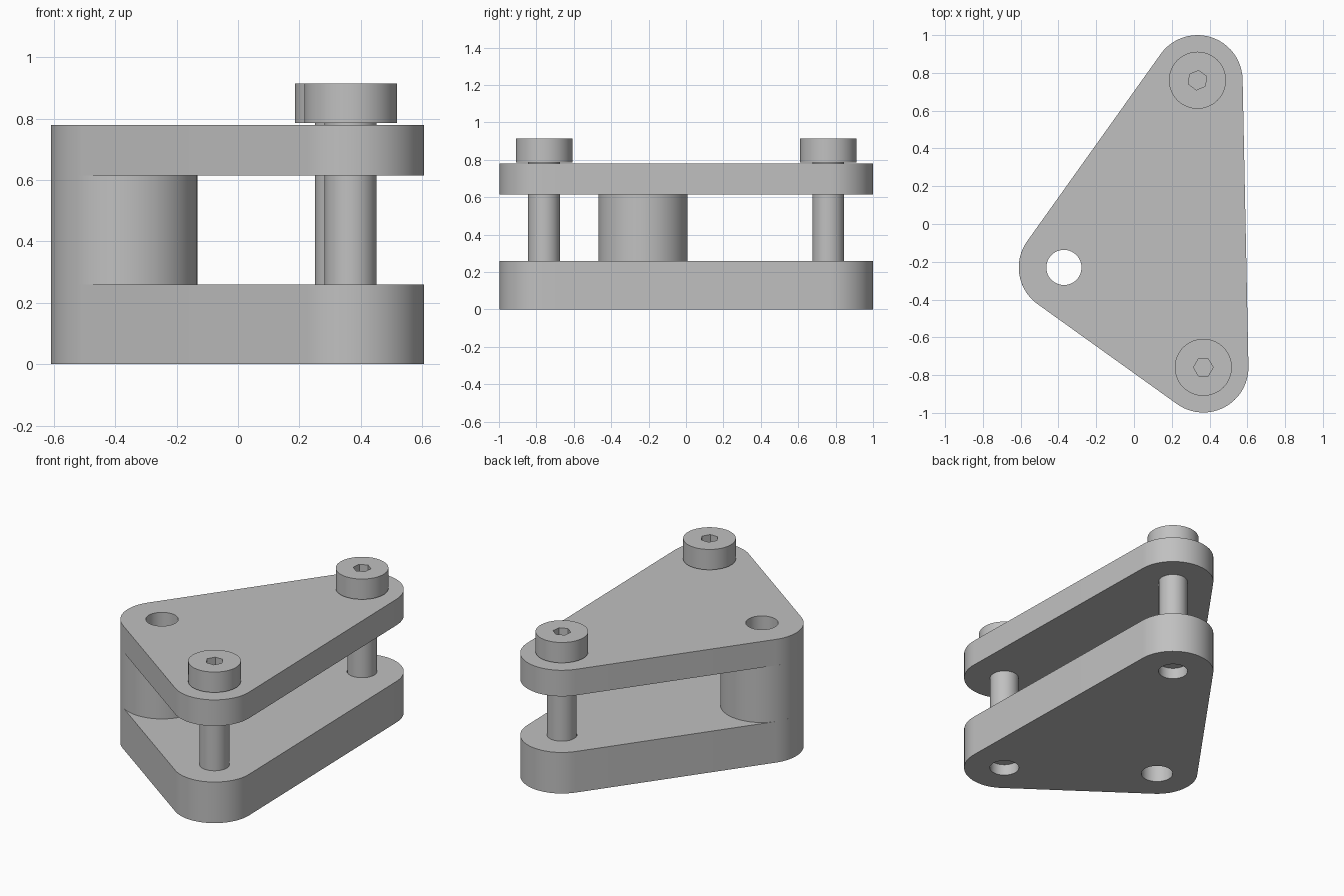
import bpy
import bmesh
import math
from mathutils import Vector

old = bpy.data.objects.get("Cube")
if old:
    bpy.data.objects.remove(old, do_unlink=True)

steel = bpy.data.materials.new("plain_grey")
steel.use_nodes = True
GREY = (0.53, 0.53, 0.53, 1)
steel.diffuse_color = GREY
steel.node_tree.nodes["Principled BSDF"].inputs["Base Color"].default_value = GREY

# Corner centres, counter-clockwise
BACK = Vector((0.336, 0.761))
PIVOT = Vector((-0.371, -0.23))
FRONT = Vector((0.367, -0.759))
CORNER_R, BORE_R, SCREW_R, HEAD_R = 0.239, 0.093, 0.085, 0.151


def ring(centre, radius, sides=64, turn=0.0):
    return [centre + radius * Vector((math.cos(turn + math.tau * i / sides),
                                      math.sin(turn + math.tau * i / sides)))
            for i in range(sides)]


def rounded_outline(corners, radius, steps=24):
    """Convex polygon grown outward with a round arc at every corner."""
    points = []
    count = len(corners)
    for i, c in enumerate(corners):
        before = c - corners[i - 1]
        after = corners[(i + 1) % count] - c
        start = math.atan2(-before.x, before.y)
        sweep = (math.atan2(-after.x, after.y) - start) % math.tau
        for k in range(steps + 1):
            a = start + sweep * k / steps
            points.append(c + radius * Vector((math.cos(a), math.sin(a))))
    return points


def prism(name, outline, bottom, top):
    bm = bmesh.new()
    face = bm.faces.new([bm.verts.new((p.x, p.y, bottom)) for p in outline])
    up = bmesh.ops.extrude_face_region(bm, geom=[face])["geom"]
    bmesh.ops.translate(bm, vec=(0, 0, top - bottom),
                        verts=[v for v in up if isinstance(v, bmesh.types.BMVert)])
    bmesh.ops.recalc_face_normals(bm, faces=bm.faces)
    mesh = bpy.data.meshes.new(name)
    bm.to_mesh(mesh)
    bm.free()
    mesh.materials.append(steel)
    obj = bpy.data.objects.new(name, mesh)
    bpy.context.collection.objects.link(obj)
    return obj


def select_only(obj):
    bpy.ops.object.select_all(action="DESELECT")
    obj.select_set(True)
    bpy.context.view_layer.objects.active = obj


def cut(obj, outline, bottom, top):
    cutter = prism("cutter", outline, bottom, top)
    cutter.hide_render = True
    mod = obj.modifiers.new("cut", "BOOLEAN")
    mod.operation = "DIFFERENCE"
    mod.solver = "EXACT"
    mod.object = cutter
    select_only(obj)
    bpy.ops.object.modifier_apply(modifier=mod.name)
    bpy.data.objects.remove(cutter, do_unlink=True)


def smooth(obj):
    select_only(obj)
    bpy.ops.object.shade_smooth_by_angle(angle=math.radians(30))


# Clamp body: two plates joined by a round boss, bored through at the pivot
plate = rounded_outline([BACK, PIVOT, FRONT], CORNER_R)
base_plate = prism("base_plate", plate, 0, 0.26)
boss = prism("pivot_boss", ring(PIVOT, CORNER_R, 96), 0.26, 0.615)
top_plate = prism("top_plate", plate, 0.615, 0.78)
for part in (base_plate, boss, top_plate):
    cut(part, ring(PIVOT, BORE_R), -0.1, 1)

# Screw holes in the base, then cap screws with hexagonal sockets
for side, centre, turn in (("front", FRONT, 0), ("back", BACK, 0.4)):
    cut(base_plate, ring(centre, SCREW_R + 0.001), -0.1, 0.4)
    shank = prism(side + "_screw_shank", ring(centre, SCREW_R), 0.07, 0.79)
    head = prism(side + "_screw_head", ring(centre, HEAD_R), 0.786, 0.915)
    cut(head, ring(centre, 0.052, 6, turn), 0.85, 1)
    smooth(shank)
    smooth(head)

for part in (base_plate, boss, top_plate):
    smooth(part)
